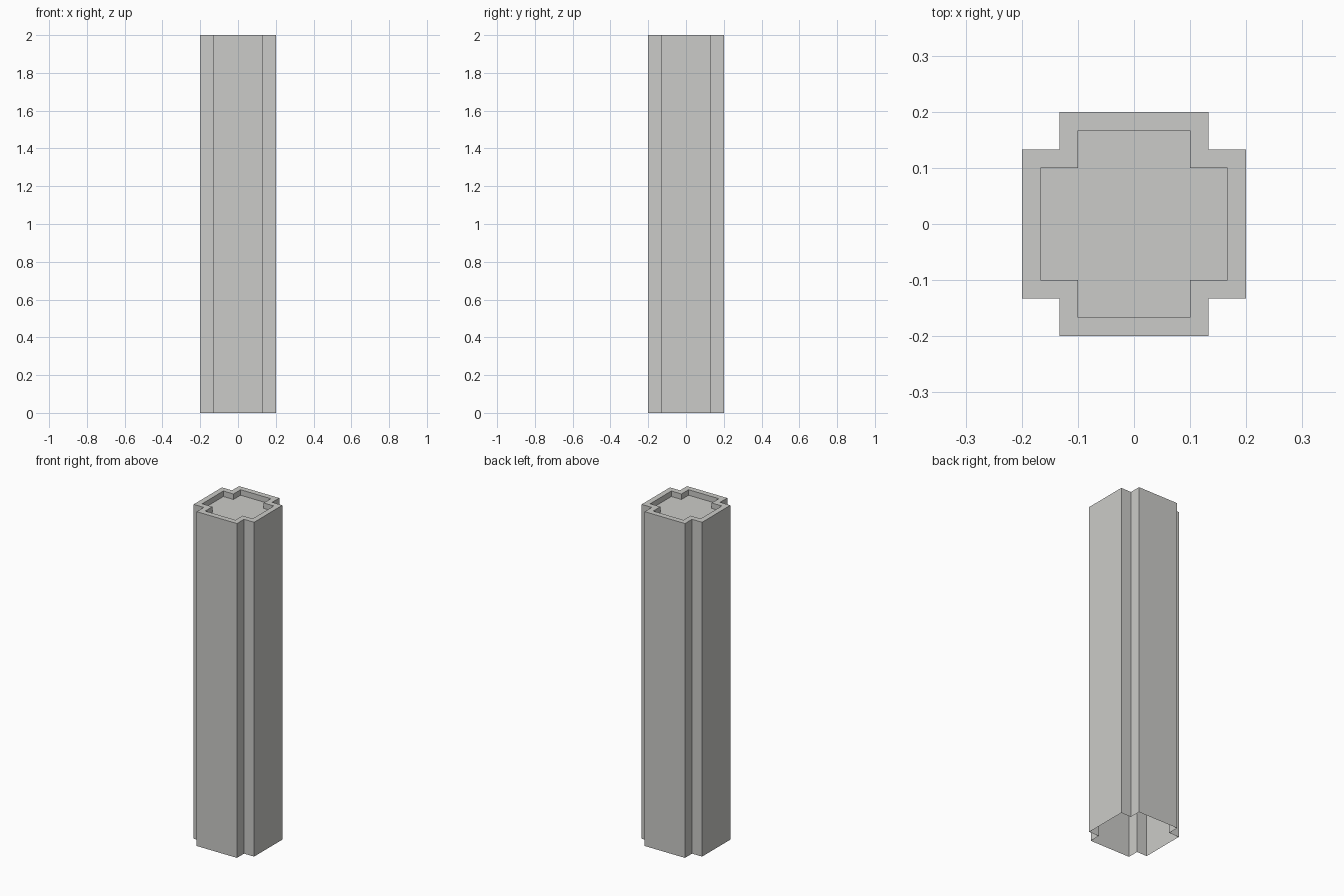
import bpy, bmesh

if "Cube" in bpy.data.objects:
    bpy.data.objects.remove(bpy.data.objects["Cube"])

OUTER, NOTCH, RIM, DEPTH, HEIGHT = 0.2, 0.133, 0.033, 0.033, 2.0

stone = bpy.data.materials.new("light grey stone")
stone.diffuse_color = (0.60, 0.60, 0.58, 1)
stone.use_nodes = True
stone.node_tree.nodes["Principled BSDF"].inputs["Base Color"].default_value = stone.diffuse_color


def cross(bm, a, b, z):
    """Ring of vertices for a square with notched corners."""
    pts = []
    x, y = (a, b), (b, a)
    for _ in range(4):  # two arm corners and one inner corner per quarter
        pts += [(a, -b), (a, b), (b, b)]
        break
    ring = []
    for px, py in pts:
        ring.append((px, py))
    full = []
    for _ in range(4):
        full += ring
        ring = [(-py, px) for px, py in ring]
    return [bm.verts.new((px, py, z)) for px, py in full]


def bridge(bm, lower, upper):
    n = len(lower)
    for i in range(n):
        j = (i + 1) % n
        bm.faces.new((lower[i], lower[j], upper[j], upper[i]))


bm = bmesh.new()
# outer walls, open underneath
base = cross(bm, OUTER, NOTCH, 0)
top = cross(bm, OUTER, NOTCH, HEIGHT)
bridge(bm, base, top)
# flat rim, then sunken panel
rim = cross(bm, OUTER - RIM, NOTCH - RIM, HEIGHT)
floor = cross(bm, OUTER - RIM, NOTCH - RIM, HEIGHT - DEPTH)
bridge(bm, top, rim)
bridge(bm, rim, floor)
bm.faces.new(floor)

mesh = bpy.data.meshes.new("column")
bm.to_mesh(mesh)
bm.free()
mesh.materials.append(stone)
column = bpy.data.objects.new("column", mesh)
bpy.context.collection.objects.link(column)
